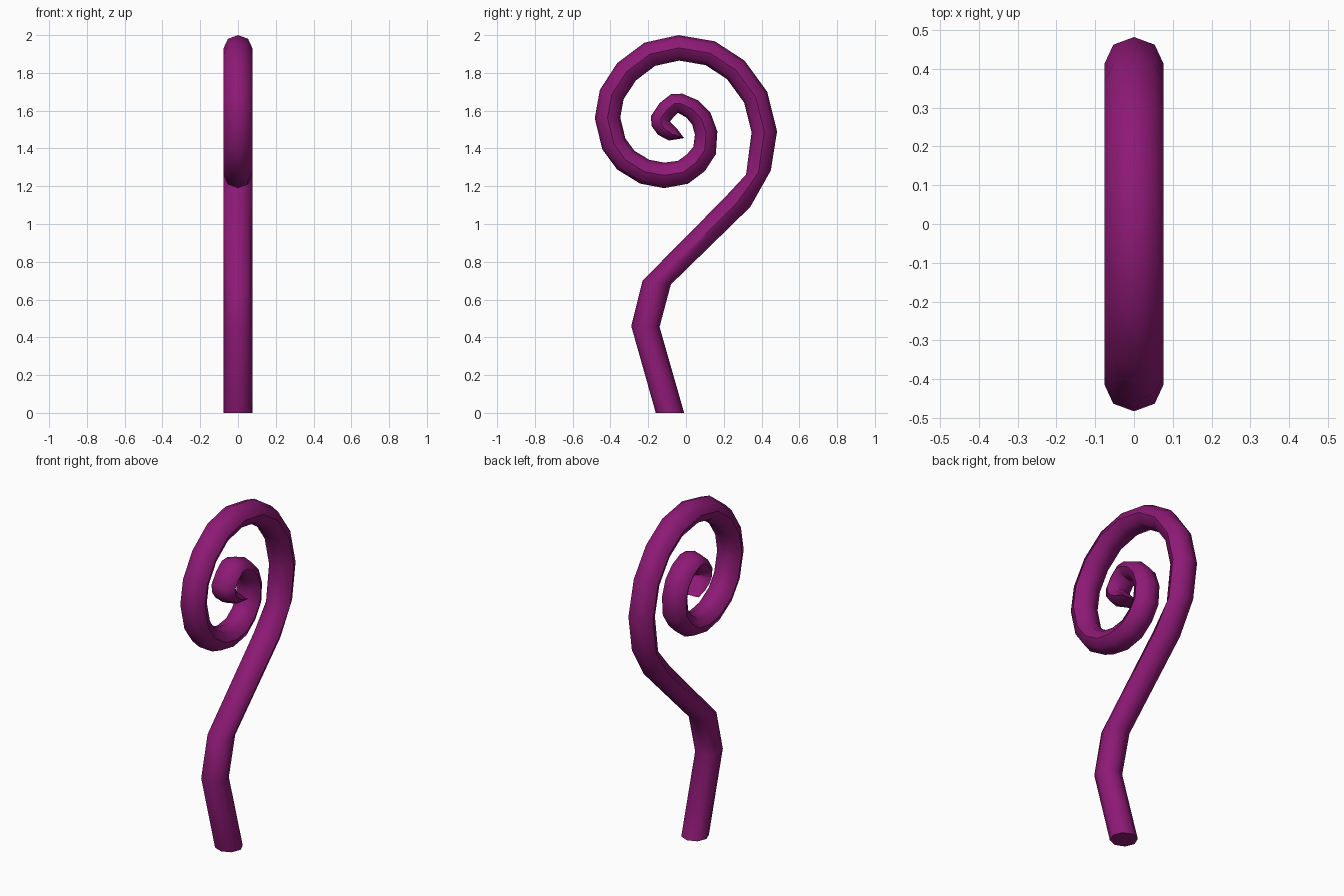
import bpy, bmesh, math
from mathutils import Vector

if "Cube" in bpy.data.objects:
    bpy.data.objects.remove(bpy.data.objects["Cube"])

HALF_X = 0.0755   # half width of the tube across x
SIDES = 8

# stem rings: (right y, right z, left y, left z)
stem = [(-0.01, 0, -0.16, 0), (-0.14, 0.455, -0.29, 0.46),
        (-0.08, 0.68, -0.23, 0.70), (0.34, 1.09, 0.205, 1.14),
        (0.449, 1.283, 0.318, 1.262)]

# spiral rings: (outer y, outer z, thickness)
spiral = [(0.482, 1.49, .135), (0.43, 1.70, .135), (0.31, 1.865, .135),
          (0.153, 1.967, .135), (-0.04, 2.0, .135), (-0.22, 1.96, .135),
          (-0.364, 1.852, .135), (-0.456, 1.71, .135), (-0.483, 1.56, .135),
          (-0.443, 1.395, .135), (-0.364, 1.288, .135), (-0.243, 1.214, .135),
          (-0.116, 1.19, .135), (0.01, 1.213, .132), (0.10, 1.28, .13),
          (0.158, 1.37, .125), (0.166, 1.49, .12), (0.13, 1.588, .115),
          (0.063, 1.655, .11), (-0.02, 1.69, .105), (-0.08, 1.687, .105),
          (-0.14, 1.64, .105), (-0.185, 1.572, .105)]

# inner tip rings, pinched to an edge at the end
tip = [(-0.183, 1.52, -0.08, 1.537), (-0.148, 1.472, -0.074, 1.53),
       (-0.09, 1.442, -0.05, 1.508), (-0.01, 1.455, -0.014, 1.46)]

# turn everything into outer / inner point pairs
pairs = [(Vector(r[:2]), Vector(r[2:])) for r in stem]
line = [pairs[-1][0]] + [Vector(p[:2]) for p in spiral] + [Vector(tip[0][:2])]
for i, (y, z, t) in enumerate(spiral, 1):
    a = (line[i] - line[i - 1]).normalized()
    b = (line[i + 1] - line[i]).normalized()
    d = (a + b).normalized()
    pairs.append((line[i], line[i] + Vector((-d.y, d.x)) * t))
pairs += [(Vector(r[:2]), Vector(r[2:])) for r in tip]

# loft eight-sided rings along the path
bm = bmesh.new()
rings = []
for o, n in pairs:
    mid, half = (o + n) / 2, (o - n) / 2
    ring = []
    for k in range(SIDES):
        a = 2 * math.pi * k / SIDES
        p = mid + half * math.cos(a)
        ring.append(bm.verts.new((HALF_X * math.sin(a), p.x, p.y)))
    rings.append(ring)
for r, s in zip(rings, rings[1:]):
    for k in range(SIDES):
        j = (k + 1) % SIDES
        bm.faces.new((r[k], r[j], s[j], s[k]))
bm.faces.new(rings[0])
bm.faces.new(rings[-1])
bmesh.ops.recalc_face_normals(bm, faces=bm.faces)

mesh = bpy.data.meshes.new("curled_stem")
bm.to_mesh(mesh)
bm.free()
obj = bpy.data.objects.new("curled_stem", mesh)
bpy.context.collection.objects.link(obj)

mat = bpy.data.materials.new("purple")
mat.diffuse_color = (0.27, 0.01, 0.18, 1)
mat.use_nodes = True
mat.node_tree.nodes["Principled BSDF"].inputs["Base Color"].default_value = mat.diffuse_color
mesh.materials.append(mat)

# smooth tube with sharp edges where the stem is squeezed
bpy.context.view_layer.objects.active = obj
obj.select_set(True)
bpy.ops.object.shade_smooth_by_angle(angle=math.radians(50))
